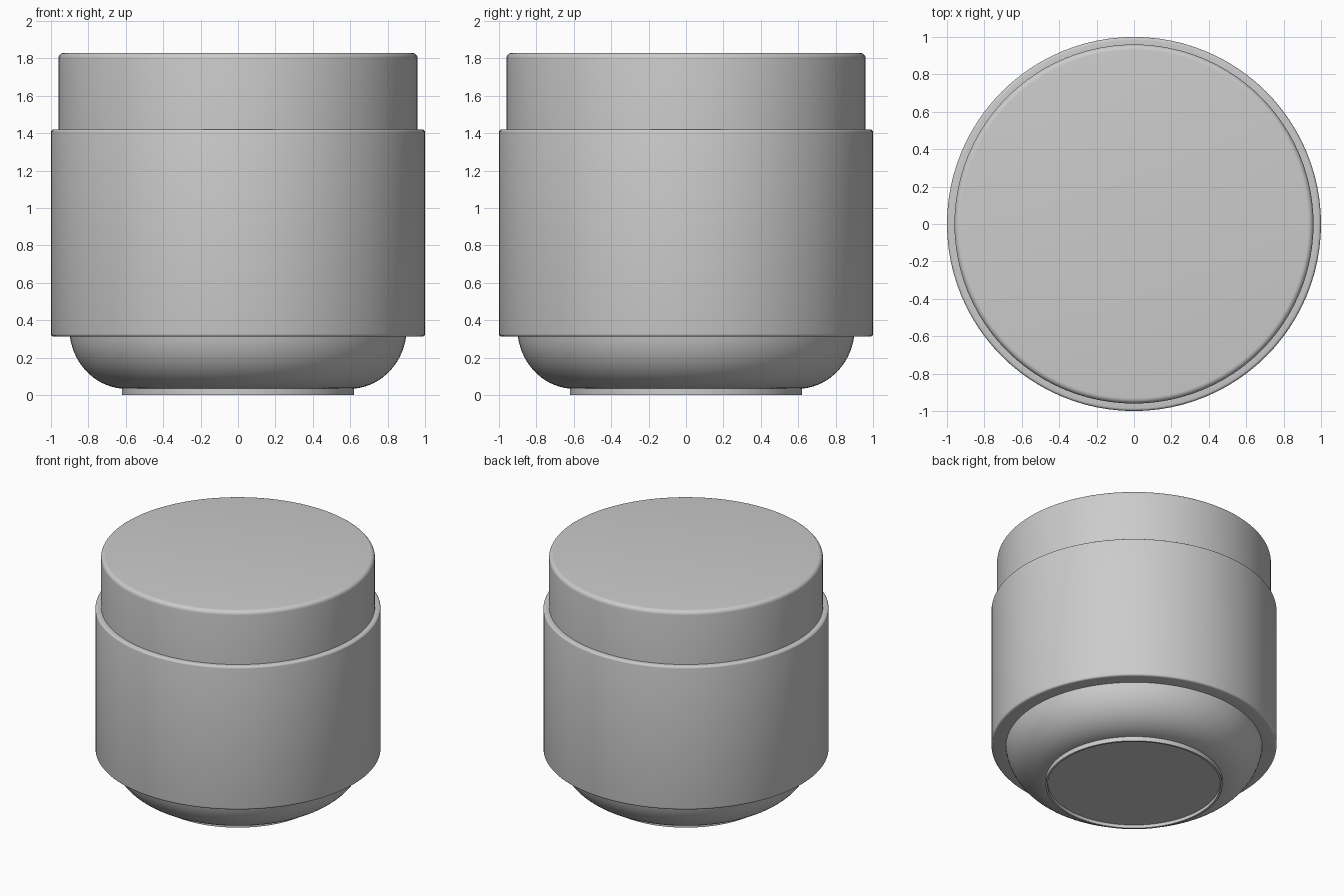
import bpy, bmesh, math

if "Cube" in bpy.data.objects:
    bpy.data.objects.remove(bpy.data.objects["Cube"])

SEGMENTS = 96

grey = bpy.data.materials.new("plain_grey")
grey.diffuse_color = (0.6, 0.6, 0.6, 1)
grey.use_nodes = True
grey.node_tree.nodes["Principled BSDF"].inputs["Base Color"].default_value = grey.diffuse_color


def arc(cx, cz, rx, rz, start, end, steps):
    """Points along an elliptical arc, angles in degrees."""
    pts = []
    for i in range(steps + 1):
        a = math.radians(start + (end - start) * i / steps)
        pts.append((cx + rx * math.cos(a), cz + rz * math.sin(a)))
    return pts


def lathe(name, profile):
    """Spin an (r, z) profile, listed bottom to top, round the z axis."""
    bm = bmesh.new()
    rings = []
    for r, z in profile:
        ring = []
        for i in range(SEGMENTS):
            a = 2 * math.pi * i / SEGMENTS
            ring.append(bm.verts.new((r * math.cos(a), r * math.sin(a), z)))
        rings.append(ring)
    for low, high in zip(rings, rings[1:]):
        for i in range(SEGMENTS):
            j = (i + 1) % SEGMENTS
            bm.faces.new((low[i], low[j], high[j], high[i]))
    bm.faces.new(rings[0][::-1])
    bm.faces.new(rings[-1])
    mesh = bpy.data.meshes.new(name)
    bm.to_mesh(mesh)
    bm.free()
    mesh.materials.append(grey)
    obj = bpy.data.objects.new(name, mesh)
    bpy.context.collection.objects.link(obj)
    bpy.ops.object.select_all(action='DESELECT')
    obj.select_set(True)
    bpy.context.view_layer.objects.active = obj
    bpy.ops.object.shade_smooth_by_angle(angle=math.radians(35))
    return obj


# Foot ring with a shallow recess underneath
lathe("foot_ring", [(0.605, 0.025), (0.605, 0.0), (0.62, 0.0), (0.62, 0.04)])

# Rounded bowl below the sleeve
lathe("rounded_base", arc(0.595, 0.36, 0.307, 0.327, -90, -8, 16))

# Wide outer sleeve with slightly rounded rims
lathe("outer_sleeve",
      [(0.89, 0.312)]
      + arc(0.985, 0.327, 0.015, 0.015, -90, 0, 4)
      + arc(0.985, 1.405, 0.015, 0.015, 0, 90, 4)
      + [(0.95, 1.42)])

# Flat lid with a rounded top edge
lathe("lid", [(0.96, 1.415)] + arc(0.93, 1.80, 0.03, 0.03, 0, 90, 6))
